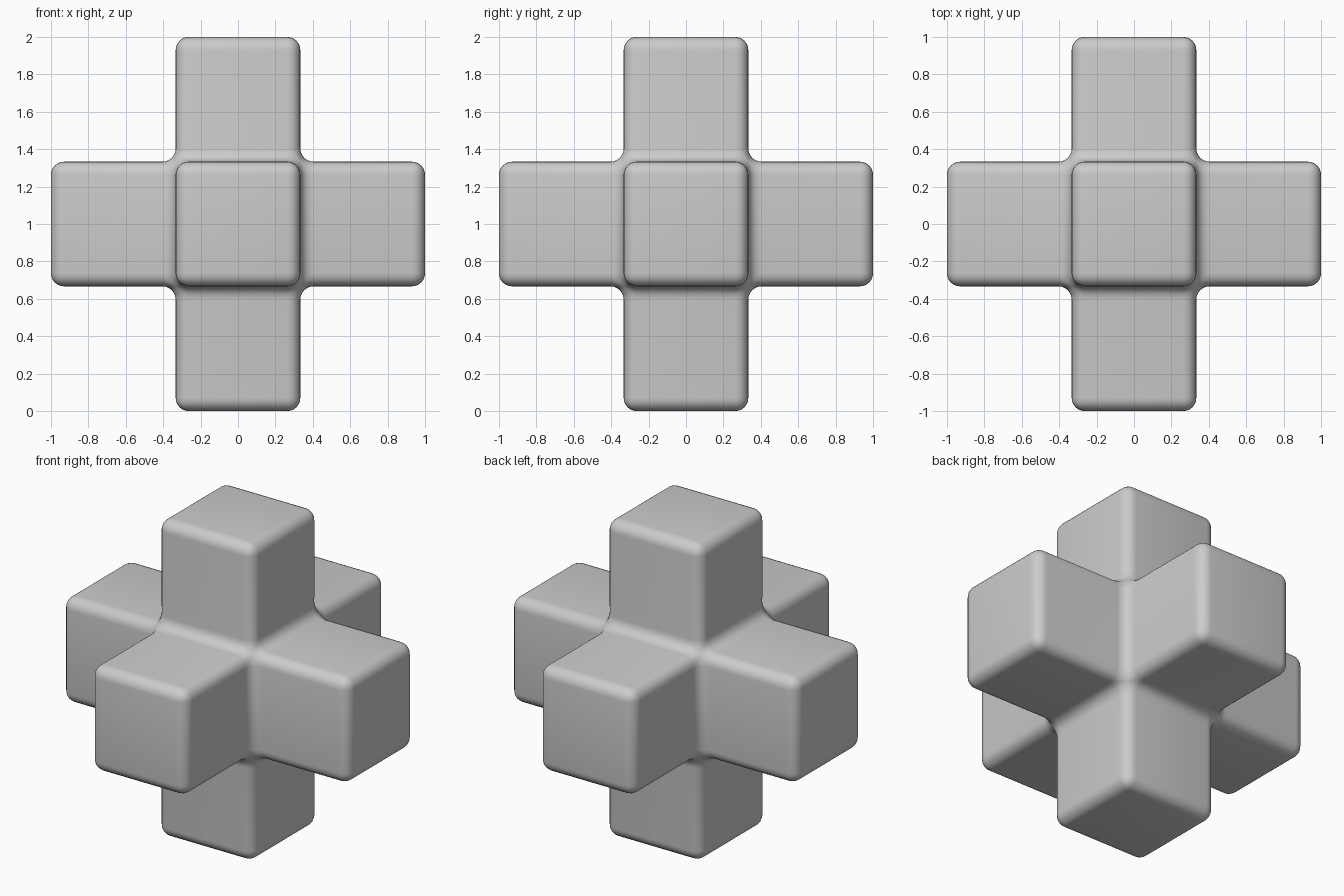
import bpy, bmesh

if "Cube" in bpy.data.objects:
    bpy.data.objects.remove(bpy.data.objects["Cube"])

ARM = 2 / 3  # arm thickness and arm length

# Core cube, each face extruded outward to form six arms
bm = bmesh.new()
bmesh.ops.create_cube(bm, size=ARM)
for face in list(bm.faces):
    direction = face.normal.copy()
    res = bmesh.ops.extrude_discrete_faces(bm, faces=[face])
    bmesh.ops.translate(bm, verts=res["faces"][0].verts, vec=direction * ARM)
bmesh.ops.remove_doubles(bm, verts=bm.verts, dist=1e-4)
bmesh.ops.recalc_face_normals(bm, faces=bm.faces)

mesh = bpy.data.meshes.new("six_armed_cross")
bm.to_mesh(mesh)
bm.free()
cross = bpy.data.objects.new("six_armed_cross", mesh)
cross.location.z = 1
bpy.context.collection.objects.link(cross)

# Rounded outer edges and filleted inner corners
bevel = cross.modifiers.new("rounding", "BEVEL")
bevel.width = 0.07
bevel.segments = 6
bevel.limit_method = "ANGLE"
for poly in mesh.polygons:
    poly.use_smooth = True
